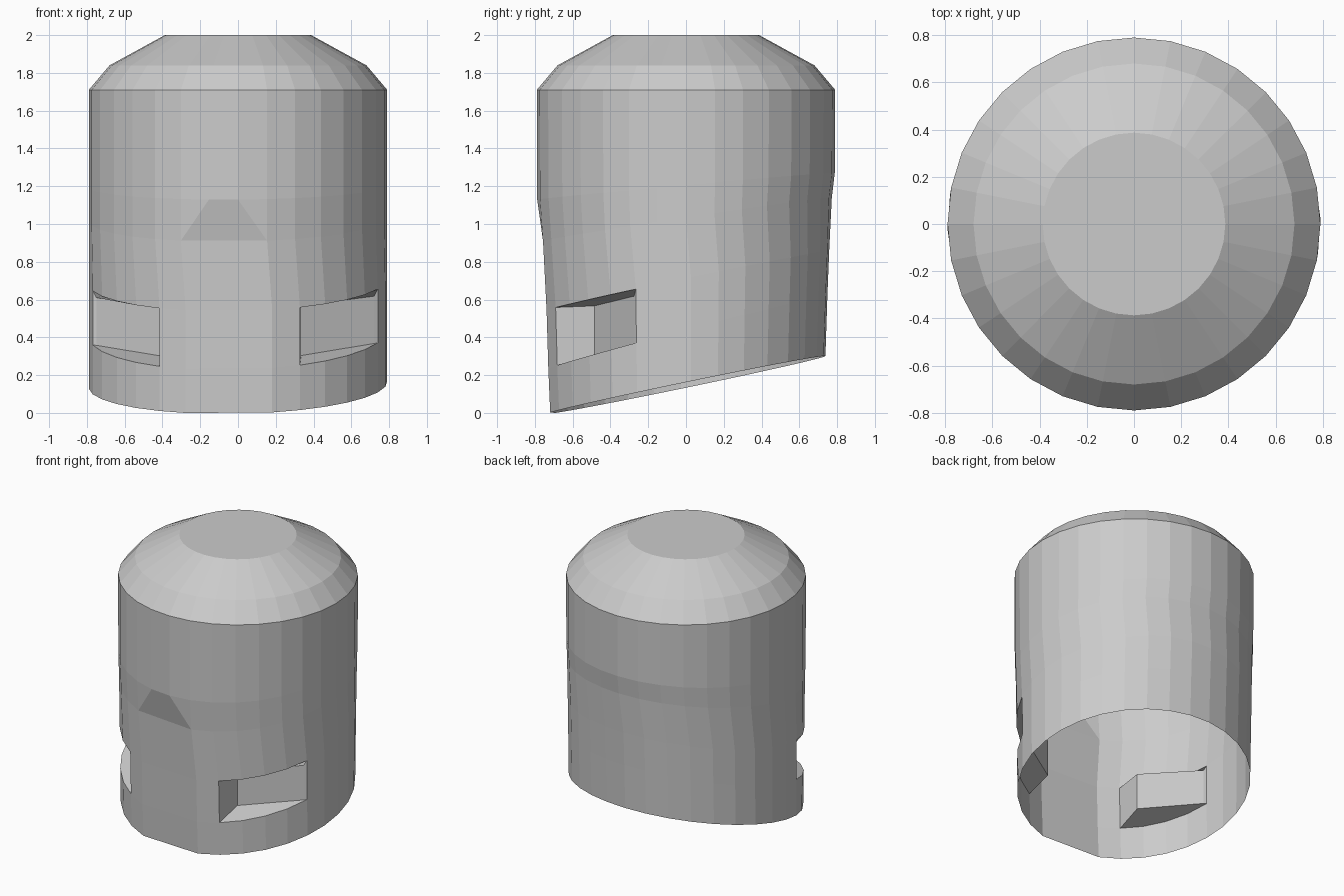
import bpy, bmesh
from math import sin, cos, radians

if "Cube" in bpy.data.objects:
    bpy.data.objects.remove(bpy.data.objects["Cube"])

N, STEP, R = 32, 11.25, 0.79
TILT_X = 0.09          # the whole front is yawed slightly to the left

# Rings, top to bottom: (centre height, slope, radius, depth scale, twist)
RINGS = [
    (2.000, 0.00, 0.387, 1.000, 0.0),
    (1.840, 0.00, 0.680, 1.000, 0.0),
    (1.710, 0.00, R, 1.000, 0.0),
    (1.200, 0.09, R, 0.997, 0.0),
    (1.023, 0.15, R, 0.977, 0.0),   # top of the flattened front
    (0.697, 0.21, R, 0.960, 2.0),   # pocket top
    (0.422, 0.26, R, 0.948, 2.0),   # pocket bottom
    (0.148, 0.207, R, 0.935, 2.0),  # slanted open rim
]
FLAT, P_TOP, P_BOT = 4, 5, 6


def height(k, x, y):
    return RINGS[k][0] + RINGS[k][1] * (y + TILT_X * x)


bm = bmesh.new()

# Shell rings; the two front columns collapse outward into one flat panel
grid = []
for k, (_, _, r, depth, twist) in enumerate(RINGS):
    ring = []
    for i in range(N):
        j = i
        if k >= FLAT:
            j = {0: 1, N - 1: N - 2}.get(i, i)
        a = radians(j * STEP + twist)
        x, y = r * sin(a), -r * depth * cos(a)
        ring.append(bm.verts.new((x, y, height(k, x, y))))
    grid.append(ring)

# Flat crown
bm.faces.new(grid[0])

# Walls, leaving openings for the two pockets
pockets = [(2, 6, 1), (-3, -7, -1)]       # front column, back column, side
open_cols = {i % N for i in range(2, 6)} | {i % N for i in range(-7, -3)}
for k in range(len(RINGS) - 1):
    for i in range(N):
        if k == P_TOP and i in open_cols:
            continue
        n = (i + 1) % N
        bm.faces.new((grid[k][i], grid[k + 1][i], grid[k + 1][n], grid[k][n]))

# Recessed wedge pockets, deep at the front and shallow at the back
for first, last, side in pockets:
    cols = [i % N for i in range(first, last + side, side)]
    inner = {}
    for name, ang, r in (("front", 38.3, 0.589), ("back", 72.8, 0.771)):
        a = radians(side * ang - 3.7)
        x, y = r * sin(a), -r * cos(a)
        inner[name] = (bm.verts.new((x, y, height(P_TOP, x, y) - 0.035)),
                       bm.verts.new((x, y, height(P_BOT, x, y))))
    f, b = inner["front"], inner["back"]
    bm.faces.new((f[0], f[1], b[1], b[0]))
    for col, e in ((cols[0], f), (cols[-1], b)):
        bm.faces.new((grid[P_TOP][col], grid[P_BOT][col], e[1], e[0]))
    for level, k in enumerate((P_TOP, P_BOT)):
        bm.faces.new([grid[k][c] for c in cols] + [b[level], f[level]])

bmesh.ops.remove_doubles(bm, verts=bm.verts, dist=0.0005)
bmesh.ops.recalc_face_normals(bm, faces=bm.faces)

mesh = bpy.data.meshes.new("helmet_shell")
bm.to_mesh(mesh)
bm.free()
shell = bpy.data.objects.new("helmet_shell", mesh)
bpy.context.collection.objects.link(shell)
